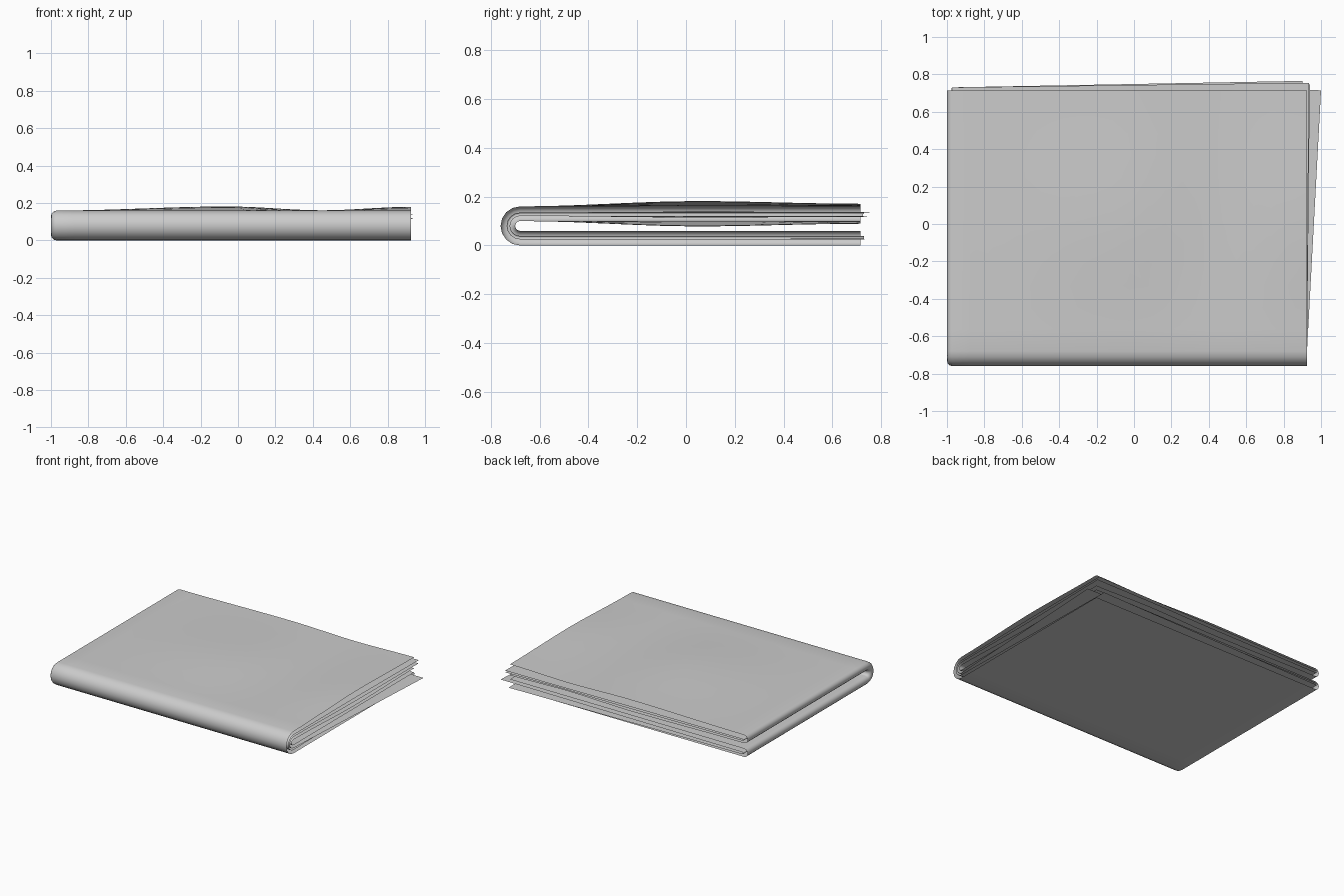
import bpy, bmesh, math

if "Cube" in bpy.data.objects:
    bpy.data.objects.remove(bpy.data.objects["Cube"])

FOLD_Y, FOLD_Z, R = -0.68, 0.08, 0.08   # axis of the main fold
BACK, RIGHT = 0.715, 0.925              # open edges of the cover


def interp(x, pts):
    for (x0, v0), (x1, v1) in zip(pts, pts[1:]):
        if x <= x1:
            t = max(0, (x - x0) / (x1 - x0))
            t = t * t * (3 - 2 * t)
            return v0 + (v1 - v0) * t
    return pts[-1][1]


def hairpin(left, d0, d1, n=20, arc=6):
    """Side crease: out along depth d0, round the left edge, back along d1."""
    r, mid = (d1 - d0) / 2, (d0 + d1) / 2
    cx = left + r
    run = [cx + (RIGHT - cx) * i / n for i in range(n + 1)]
    bend = [(cx - r * math.sin(math.pi * i / arc), mid - r * math.cos(math.pi * i / arc))
            for i in range(1, arc)]
    return [(x, d0) for x in reversed(run)] + bend + [(x, d1) for x in run]


def main_fold(n=12, arc=8):
    """Rows across the sheet: ('low'|'bend'|'top', parameter)."""
    low = [("low", 1 - i / n) for i in range(n + 1)]
    bend = [("bend", math.pi * i / arc) for i in range(1, arc)]
    top = [("top", i / n) for i in range(n + 1)]
    return low + bend + top


def place(row, x, d, leaf):
    kind, t = row
    r = R - d
    if kind == "bend":
        return x, FOLD_Y - r * math.sin(t), FOLD_Z - r * math.cos(t)
    y = FOLD_Y + (BACK - FOLD_Y) * t
    across = max(0, (x + 1) / (RIGHT + 1))
    ex, ey, e0 = leaf(kind, d)
    if kind == "top":
        z = FOLD_Z + r
        # gentle ripple of the upper half, the inside sags
        w = interp(x, [(-0.97, 0), (-0.05, 0.022), (0.45, 0.001), (RIGHT, 0.02)])
        w *= interp(y, [(FOLD_Y, 0), (0.05, 1), (BACK, 0.5)])
        z += w * (1 - d / 0.03)
    else:
        z = FOLD_Z - r
    return x + ex * across * t, y + (e0 + ey * across) * t, z


def make_sheet(name, profile, leaf):
    bm = bmesh.new()
    grid = [[bm.verts.new(place(row, x, d, leaf)) for x, d in profile] for row in main_fold()]
    for a, b in zip(grid, grid[1:]):
        for i in range(len(a) - 1):
            bm.faces.new((a[i], a[i + 1], b[i + 1], b[i]))
    bm.normal_update()
    # outer side of the bottom must face down
    bm.faces.ensure_lookup_table()
    if bm.faces[0].normal.z > 0:
        bmesh.ops.reverse_faces(bm, faces=bm.faces[:])
    me = bpy.data.meshes.new(name)
    bm.to_mesh(me)
    bm.free()
    ob = bpy.data.objects.new(name, me)
    bpy.context.collection.objects.link(ob)
    bpy.context.view_layer.objects.active = ob
    ob.select_set(True)
    bpy.ops.object.shade_smooth_by_angle(angle=math.radians(45))
    ob.select_set(False)


def inner_leaf(kind, d):
    """Skew of the loose inner leaves: right shift, back skew, back shift."""
    if kind == "top":
        return (0.01, 0.025, 0.015) if d < 0.032 else (0.015, 0.02, 0.01)
    return (-0.025, 0.035, 0.015) if d < 0.032 else (0.075, -0.015, 0.015)


# outer sheet
make_sheet("outer_sheet", hairpin(-1.0, 0.0, 0.06), lambda kind, d: (0, 0, 0))
# loose sheet tucked inside
make_sheet("inner_sheet", hairpin(-0.975, 0.025, 0.039), inner_leaf)
